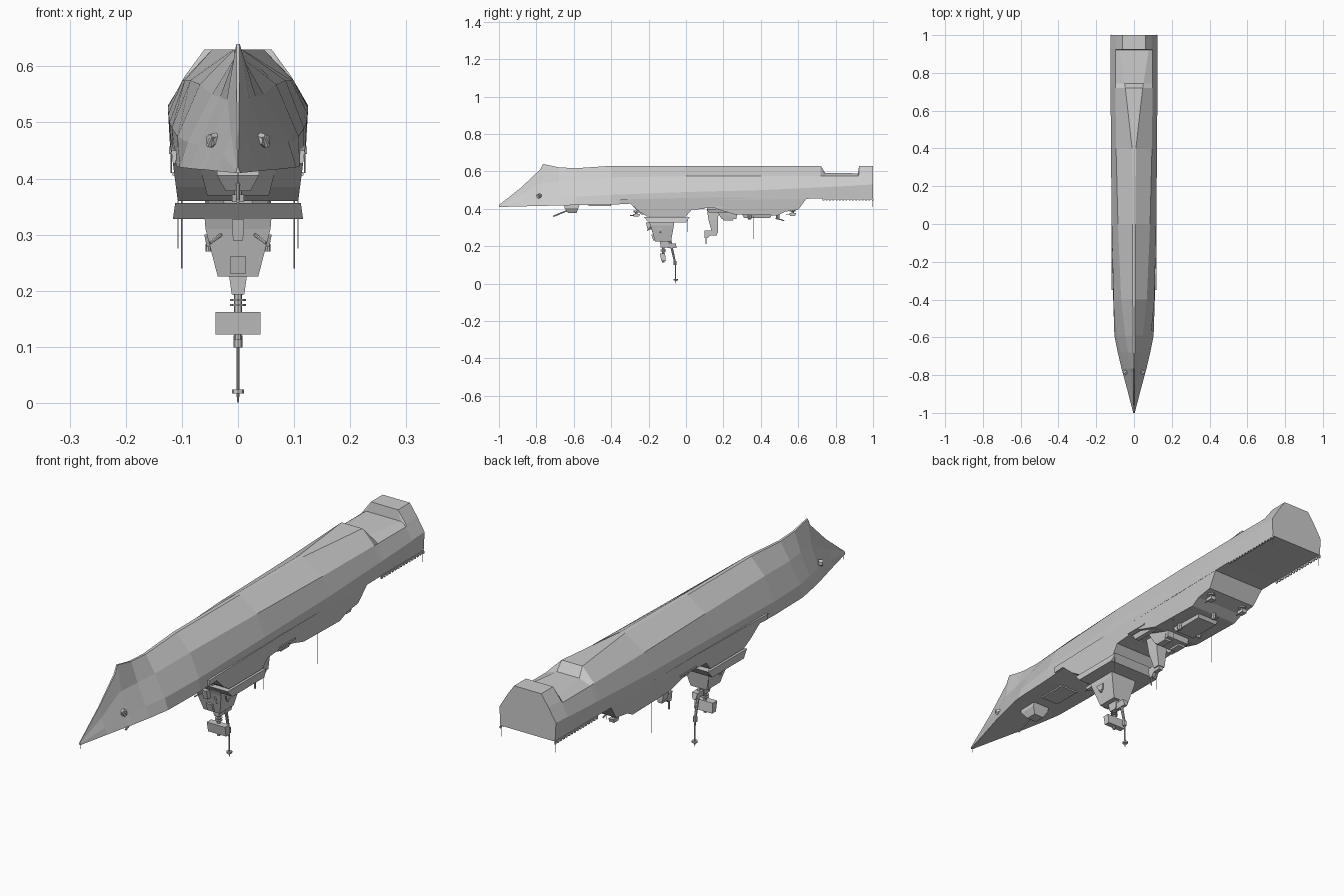
import bpy, bmesh
from mathutils import Vector


def loft(name, rings):
    """Skin a series of closed rings and cap both ends."""
    bm = bmesh.new()
    vs = [[bm.verts.new(p) for p in r] for r in rings]
    n = len(rings[0])
    for a, b in zip(vs, vs[1:]):
        for i in range(n):
            bm.faces.new((a[i], a[(i + 1) % n], b[(i + 1) % n], b[i]))
    bm.faces.new(vs[0])
    bm.faces.new(vs[-1])
    bmesh.ops.recalc_face_normals(bm, faces=bm.faces)
    me = bpy.data.meshes.new(name)
    bm.to_mesh(me)
    bm.free()
    ob = bpy.data.objects.new(name, me)
    bpy.context.collection.objects.link(ob)
    return ob


def rect(hw, y0, y1, z, x=0):
    return [(x - hw, y0, z), (x + hw, y0, z), (x + hw, y1, z), (x - hw, y1, z)]


def block(name, a, b, x=0):
    """Tapered block between two levels, each (half width, y0, y1, z)."""
    return loft(name, [rect(*a, x), rect(*b, x)])


def rod(name, p, q, r, r2=None, sides=8):
    p, q = Vector(p), Vector(q)
    d = q - p
    bpy.ops.mesh.primitive_cone_add(vertices=sides, radius1=r, radius2=r if r2 is None else r2,
                                    depth=d.length, location=(p + q) / 2,
                                    rotation=d.to_track_quat('Z', 'Y').to_euler())
    bpy.context.object.name = name
    return bpy.context.object


def tapered_profile(name, pts):
    """Side profile (y, z) across the ship, sides leaning in toward the low end."""
    side = lambda s: [(s * (0.119 - 0.13 * (0.45 - z)), y, z) for y, z in pts]
    return loft(name, [side(-1), side(1)])


# Hull, keel upward: y, keel hw, keel z, bilge hw, bilge z, side hw, side z, deck hw, deck z
stations = [
    (-1.00, .001, .420, .002, .417, .003, .414, .004, .410),
    (-.88, .002, .515, .012, .475, .027, .440, .035, .413),
    (-.78, .003, .610, .018, .535, .046, .455, .062, .416),
    (-.765, .003, .640, .020, .540, .050, .457, .066, .416),
    (-.68, .004, .622, .032, .545, .070, .460, .086, .418),
    (-.59, .005, .617, .046, .550, .090, .465, .104, .420),
    (-.40, .007, .630, .068, .568, .108, .475, .110, .422),
    (0.00, .008, .630, .085, .575, .118, .490, .118, .445),
    (0.40, .010, .630, .095, .575, .122, .500, .120, .450),
    (0.72, .046, .630, .098, .575, .124, .515, .120, .455),
    (.745, .050, .592, .099, .575, .124, .516, .120, .455),
    (0.92, .078, .590, .099, .575, .125, .525, .121, .455),
    (.925, .060, .630, .095, .582, .125, .527, .121, .455),
    (1.00, .060, .630, .092, .584, .125, .530, .121, .455),
]
rings = []
for y, *v in stations:
    half = [(v[i], v[i + 1]) for i in (0, 2, 4, 6)]
    rings.append([(x, y, z) for x, z in half] + [(-x, y, z) for x, z in reversed(half)])
loft("hull", rings)

# Full-beam superstructure and the hangar
tapered_profile("forward_deckhouse", [(-.35, .45), (-.35, .427), (-.30, .43), (-.25, .385), (-.21, .36),
                                      (.00, .36), (.03, .395), (.10, .40), (.10, .46)])
tapered_profile("hangar", [(.14, .46), (.16, .40), (.26, .37), (.49, .365), (.53, .385), (.60, .395),
                           (.645, .455), (.64, .46)])
tapered_profile("boat_deck", [(.09, .46), (.09, .412), (.16, .412), (.16, .46)])
block("bridge", (.112, -.225, .02, .356), (.116, -.20, .0, .328))
block("bridge_front", (.07, -.30, -.2, .43), (.055, -.24, -.2, .37))
block("funnel_base", (.06, .16, .275, .40), (.05, .19, .27, .345))
block("hangar_roof_house", (.05, .30, .46, .37), (.045, .31, .45, .352))
block("boat_bay_shelf", (.117, .10, .20, .412), (.117, .10, .20, .405))
for s in (-1, 1):
    block("boat", (.016, .11, .24, .40), (.01, .12, .23, .38), s * .085)
    block("exhaust", (.02, .19, .26, .36), (.015, .20, .25, .338), s * .035)

# Main mast with sensors and radar panel
mast = [(.060, -.20, -.065, .335), (.058, -.19, -.065, .31), (.036, -.165, -.08, .225)]
loft("main_mast", [rect(*m) for m in mast])
block("mast_cap", (.016, -.14, -.09, .227), (.011, -.135, -.1, .193))
block("mast_front_sensor", (.011, -.215, -.17, .327), (.009, -.205, -.17, .29))
block("mast_low_sensor", (.013, -.185, -.13, .262), (.013, -.175, -.13, .23))
for s in (-1, 1):
    block("mast_side_sensor", (.010, -.16, -.12, .30), (.006, -.15, -.13, .278), s * .05)
    rod("side_sensor_dome", (s * .053, -.14, .283), (s * .053, -.14, .27), .005)
    rod("mast_yard", (s * .03, -.19, .30), (s * .05, -.205, .285), .003, sides=6)
rod("radar_post", (0, -.122, .20), (0, -.122, .155), .007)
for z in (.185, .176):
    rod("radar_post_ring", (0, -.122, z), (0, -.122, z - .003), .014)
block("radar_panel", (.04, -.14, -.112, .162), (.04, -.132, -.108, .122))
rod("radar_tip", (0, -.122, .125), (0, -.122, .112), .006)

# Pole mast behind the radar
block("pole_bracket", (.012, -.135, -.055, .215), (.007, -.10, -.05, .19))
rod("pole_upper", (0, -.085, .23), (0, -.060, .12), .007, .005)
rod("pole_collar", (0, -.058, .12), (0, -.058, .099), .008)
rod("pole", (0, -.057, .11), (0, -.055, .015), .003)
rod("pole_disc", (0, -.055, .024), (0, -.055, .017), .011)
rod("pole_tip", (0, -.055, .017), (0, -.055, 0), .003, .001)

# Aft mast
loft("aft_mast", [rect(.03, .11, .18, .415), rect(.024, .12, .17, .34), rect(.015, .14, .17, .27)])
block("aft_mast_arm", (.012, .115, .17, .285), (.009, .13, .165, .258))
block("aft_mast_step", (.010, .10, .15, .285), (.006, .10, .118, .245))
rod("aft_mast_whip", (0, .107, .25), (0, .107, .212), .003)

# Bow gun turret
loft("gun_turret", [rect(.037, -.65, -.57, .421), rect(.037, -.65, -.575, .405), rect(.022, -.63, -.585, .378)])
rod("gun_barrel", (0, -.63, .393), (0, -.71, .360), .004)
block("missile_deck", (.04, -.52, -.40, .424), (.04, -.52, -.40, .416))


def small_mount(name, x, y, z):
    """Pedestal weapon mount hanging from its deck."""
    rod(name + "_base", (x, y, z), (x, y, z - .009), .016)
    rod(name + "_post", (x, y, z - .005), (x, y, z - .024), .007)
    block(name + "_head", (.011, y - .018, y + .018, z - .018), (.011, y - .014, y + .014, z - .032), x)
    rod(name + "_barrel", (x, y, z - .026), (x, y - .035, z - .026), .002, sides=6)


small_mount("forward_mount", 0, -.265, .39)
for s in (-1, 1):
    small_mount("aft_mount", s * .08, .57, .395)

# Hangar roof domes and decoys
for x, y in ((-.05, .34), (.05, .34), (0, .49)):
    rod("roof_post", (x, y, .37), (x, y, .352), .009)
    rod("roof_dome", (x, y, .352), (x, y, .342), .012, .006)
rod("roof_gun_barrel", (0, .48, .35), (0, .525, .337), .003)

for s in (-1, 1):
    # Whip aerials
    rod("aft_whip", (s * .10, .36, .37), (s * .10, .36, .24), .0012, sides=5)
    rod("bridge_whip", (s * .107, .01, .36), (s * .107, .01, .275), .001, sides=5)
    # Anchors
    rod("anchor_seat", (s * .038, -.78, .470), (s * .050, -.79, .467), .012, sides=6)
    rod("anchor_shank", (s * .044, -.795, .476), (s * .052, -.785, .458), .005, sides=6)
    # Flight deck nets: rail plus stanchions
    block("net_rail", (.002, .73, 1.0, .457), (.002, .73, 1.0, .450), s * .121)
    for i in range(16):
        y = .735 + i * .0175
        block("net_frame", (.002, y - .005, y + .005, .452), (.002, y - .004, y + .004, .444), s * .121)
    rod("stern_post", (s * .119, .996, .455), (s * .119, .996, .41), .0012, sides=5)
rod("bow_post", (0, -.992, .415), (0, -.992, .39), .001, sides=5)
